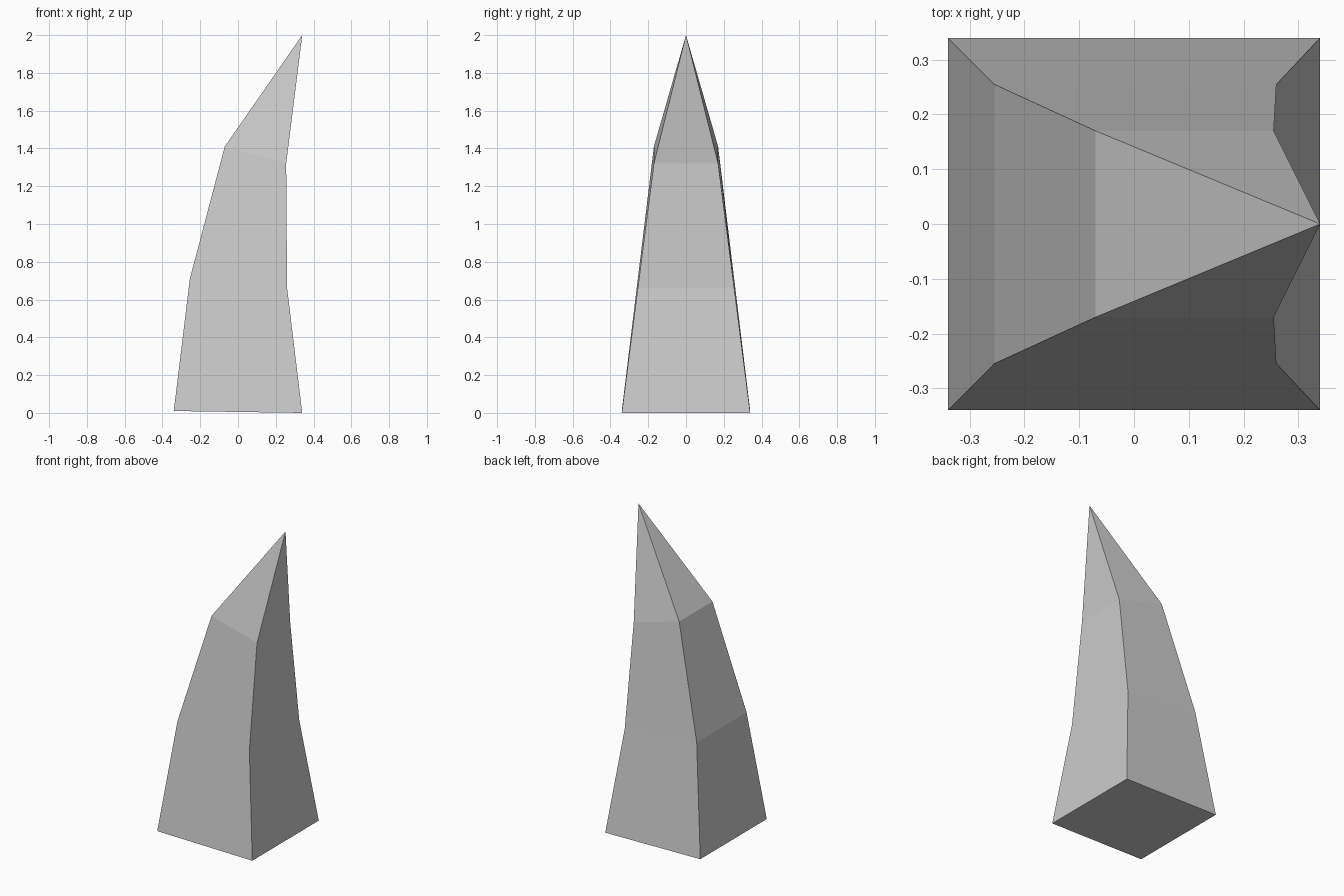
import bpy
import bmesh

cube = bpy.data.objects.get("Cube")
if cube:
    bpy.data.objects.remove(cube, do_unlink=True)

# Single plain grey
grey = bpy.data.materials.new("plain_grey")
grey.use_nodes = True
colour = (0.6, 0.6, 0.6, 1)
grey.diffuse_color = colour
grey.node_tree.nodes["Principled BSDF"].inputs["Base Color"].default_value = colour

# Square sections, tilting as the spike bends:
# left x, left z, right x, right z, half depth
SECTIONS = [
    (-0.34, 0.01, 0.34, 0.0, 0.34),
    (-0.255, 0.71, 0.26, 0.66, 0.255),
    (-0.07, 1.41, 0.255, 1.32, 0.17),
]
TIP = (0.34, 0, 2)

bm = bmesh.new()
rings = []
for lx, lz, rx, rz, d in SECTIONS:
    corners = [(lx, -d, lz), (rx, -d, rz), (rx, d, rz), (lx, d, lz)]
    rings.append([bm.verts.new(c) for c in corners])
tip = bm.verts.new(TIP)

# Base, sides and pointed end
bm.faces.new(rings[0][::-1])
for low, high in zip(rings, rings[1:]):
    for i in range(4):
        j = (i + 1) % 4
        bm.faces.new((low[i], low[j], high[j], high[i]))
for i in range(4):
    bm.faces.new((rings[-1][i], rings[-1][(i + 1) % 4], tip))
bmesh.ops.recalc_face_normals(bm, faces=bm.faces)

mesh = bpy.data.meshes.new("curved_spike")
bm.to_mesh(mesh)
bm.free()
mesh.materials.append(grey)
bpy.context.collection.objects.link(bpy.data.objects.new("curved_spike", mesh))
